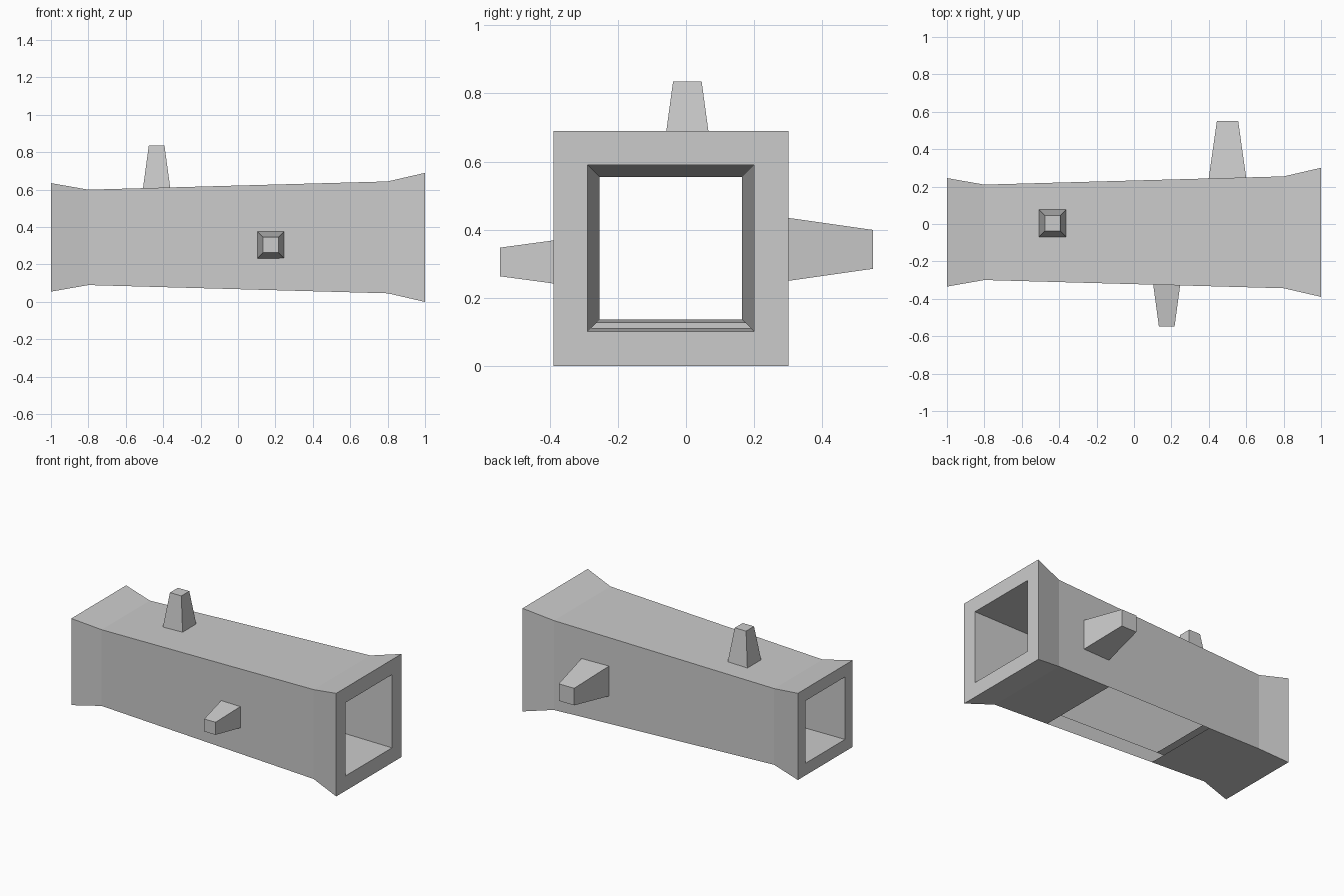
import bpy, bmesh

if "Cube" in bpy.data.objects:
    bpy.data.objects.remove(bpy.data.objects["Cube"])

CY, CZ = -0.0445, 0.345   # tube axis
OPEN = 0.4                # bottom opening runs from -OPEN to OPEN


def finish(name, bm):
    mesh = bpy.data.meshes.new(name)
    bm.to_mesh(mesh)
    bm.free()
    obj = bpy.data.objects.new(name, mesh)
    bpy.context.collection.objects.link(obj)
    return obj


def ring(bm, x, h):
    corners = [(-1, -1), (1, -1), (1, 1), (-1, 1)]
    return [bm.verts.new((x, CY + h * a, CZ + h * b)) for a, b in corners]


def skin(bm, a, b, skip_bottom=False, flip=False):
    for i in range(4):
        if i == 0 and skip_bottom:
            continue
        j = (i + 1) % 4
        quad = [a[i], a[j], b[j], b[i]]
        bm.faces.new(quad if flip else quad[::-1])


def loft(bm, stations, flip=False):
    rings = [ring(bm, x, h) for x, h in stations]
    for k in range(len(rings) - 1):
        mid = abs(stations[k][0] + OPEN) < 1e-6
        skin(bm, rings[k], rings[k + 1], mid, flip)
    return rings


# Square tube: flared outer skin, tapered bore, open underside
bm = bmesh.new()
taper = lambda x, a, b, span: a + (b - a) * (x + span) / (2 * span)
outer = loft(bm, [(-1, 0.29)] + [(x, taper(x, 0.255, 0.299, 0.8))
             for x in (-0.8, -OPEN, OPEN, 0.8)] + [(1, 0.345)])
inner = loft(bm, [(x, taper(x, 0.209, 0.245, 1)) for x in (-1, -OPEN, OPEN, 1)], True)
skin(bm, outer[0], inner[0], flip=True)
skin(bm, outer[-1], inner[-1])
finish("tube", bm)


# Tapered square pegs: base point, outward axis, length, base and tip half widths
def peg(name, base, axis, sign, length, h0, h1):
    bm = bmesh.new()
    bmesh.ops.create_cube(bm, size=2)
    u, v = [i for i in range(3) if i != axis]
    for vert in bm.verts:
        tip = vert.co[axis] * sign > 0
        h = h1 if tip else h0
        co = list(base)
        co[axis] += sign * length if tip else 0
        co[u] += h * vert.co[u]
        co[v] += h * vert.co[v]
        vert.co = co
    finish(name, bm)


peg("top_peg", (-0.435, 0.004, 0.60), 2, 1, 0.235, 0.074, 0.042)
peg("back_peg", (0.5, 0.342, 0.342)[:1] + (0.24, 0.342), 1, 1, 0.31, 0.101, 0.057)
peg("front_peg", (0.175, -0.31, 0.305), 1, -1, 0.237, 0.074, 0.042)
